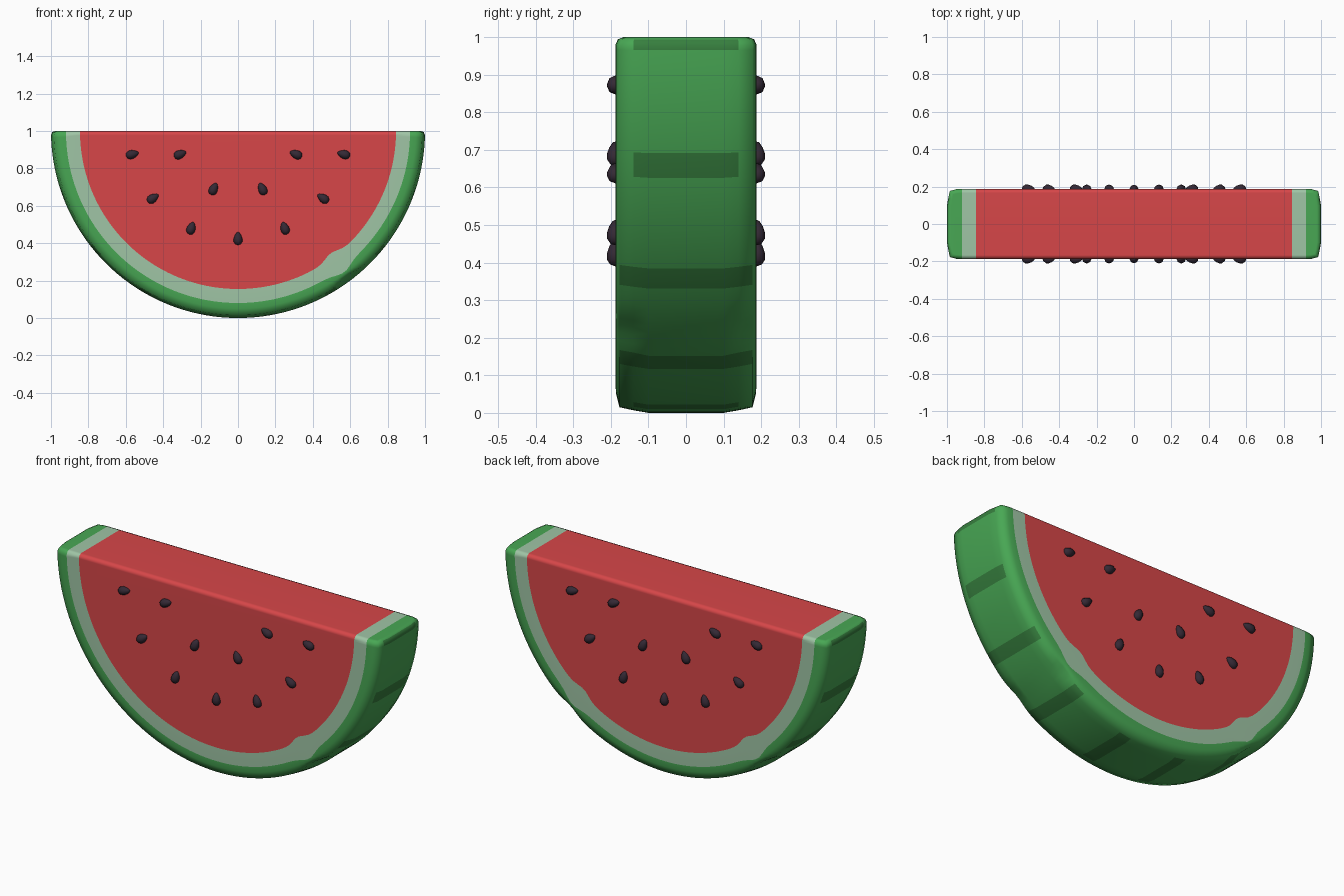
import bpy, bmesh, math
from mathutils import Matrix, Vector

cube = bpy.data.objects.get("Cube")
if cube:
    bpy.data.objects.remove(cube)


def material(name, rgb):
    m = bpy.data.materials.new(name)
    m.use_nodes = True
    m.diffuse_color = (*rgb, 1)
    bsdf = next(n for n in m.node_tree.nodes if n.type == 'BSDF_PRINCIPLED')
    bsdf.inputs["Base Color"].default_value = (*rgb, 1)
    bsdf.inputs["Roughness"].default_value = 0.7
    return m


RED, PALE, GREEN, STRIPE = range(4)
slice_mats = [material("red flesh", (0.68, 0.062, 0.066)),
              material("pale inner rind", (0.35, 0.56, 0.38)),
              material("green rind", (0.065, 0.39, 0.089)),
              material("dark rind stripe", (0.037, 0.21, 0.048))]
seed_mat = material("dark seed", (0.035, 0.022, 0.035))


def add_object(name, bm, mats):
    mesh = bpy.data.meshes.new(name)
    bm.to_mesh(mesh)
    bm.free()
    for m in mats:
        mesh.materials.append(m)
    obj = bpy.data.objects.new(name, mesh)
    bpy.context.collection.objects.link(obj)
    return obj


# Melon slice: half a turn of a rounded rind profile
HALF = [(0.845, 0.188), (0.92, 0.188), (0.95, 0.186),
        (0.985, 0.177), (0.993, 0.14), (1.0, 0.1)]
PROFILE = [(r, -y) for r, y in HALF] + [(r, y) for r, y in reversed(HALF)]
LAST = len(PROFILE) - 1
STEPS = 90
# Radius changes at the nicked places of the rind, by profile row
NICK = [-0.025, 0.025, 0.005, -0.015, -0.015, 0]


def nick(angle, y):
    places = (-53,) if y < 0 else (-53, -127)
    return sum(math.exp(-((angle - a) / 4) ** 2) for a in places)


bm = bmesh.new()
rings = []
for i in range(STEPS + 1):
    angle = -180 + 180 * i / STEPS
    c, s = math.cos(math.radians(angle)), math.sin(math.radians(angle))
    ring = []
    for k, (r, y) in enumerate(PROFILE):
        r += NICK[min(k, LAST - k)] * nick(angle, y)
        ring.append(bm.verts.new((r * c, y, 1 + r * s)))
    rings.append(ring)


def face(verts, mat):
    f = bm.faces.new(verts)
    f.material_index = mat
    f.smooth = True
    return f


for i in range(STEPS):
    middle = -180 + (i + 0.5) * 180 / STEPS
    bar = round(middle / 20)
    on_bar = abs(middle - 20 * bar) < 2
    reach = 3 if abs(bar) in (2, 3, 6, 7) else 4
    for k in range(LAST):
        row = min(k, LAST - 1 - k)
        mat = PALE if row == 0 else GREEN
        if on_bar and row >= reach:
            mat = STRIPE
        face((rings[i][k], rings[i][k + 1], rings[i + 1][k + 1], rings[i + 1][k]), mat)

# Flat red sides and the cut top
face([ring[0] for ring in rings], RED)
face([ring[LAST] for ring in rings], RED)
a, b = rings[0], rings[-1]
face((a[0], a[LAST], b[LAST], b[0]), RED)
for end in (a, b):
    face((end[0], end[1], end[LAST - 1], end[LAST]), PALE)
    face(end[1:LAST], GREEN)
bmesh.ops.recalc_face_normals(bm, faces=bm.faces)

# Round off the rim of the cut top
rim = [e for e in bm.edges
       if all(abs(v.co.z - 1) < 1e-4 for v in e.verts)
       and any(abs(f.normal.z) < 0.5 for f in e.link_faces)]
bmesh.ops.bevel(bm, geom=rim, offset=0.022, offset_type='OFFSET', segments=2,
                profile=0.5, affect='EDGES', clamp_overlap=True, material=-1)
for f in bm.faces:
    f.smooth = True
body = add_object("melon_slice", bm, slice_mats)
body.modifiers.new("weighted_normals", 'WEIGHTED_NORMAL')

# Seeds: x, z and tilt in degrees, mirrored left to right and front to back
SEEDS = [(0.565, 0.875, -15), (0.31, 0.875, -22), (0.455, 0.64, -35),
         (0.13, 0.69, -65), (0.25, 0.48, -72), (0, 0.425, 90)]


def add_seed(name, x, y, z, tilt):
    bm = bmesh.new()
    bmesh.ops.create_uvsphere(bm, u_segments=8, v_segments=6, radius=1)
    for v in bm.verts:
        taper = 1 - 0.3 * v.co.z
        v.co = Vector((v.co.z * 0.035, v.co.x * 0.022 * taper, v.co.y * 0.023 * taper))
    bm.transform(Matrix.Translation((x, y, z))
                 @ Matrix.Rotation(-math.radians(tilt), 4, 'Y'))
    bmesh.ops.recalc_face_normals(bm, faces=bm.faces)
    for f in bm.faces:
        f.smooth = True
    add_object(name, bm, [seed_mat])


for face_name, y in (("front", -0.188), ("back", 0.188)):
    for n, (x, z, tilt) in enumerate(SEEDS, 1):
        if x == 0:
            add_seed(f"{face_name}_seed_middle", x, y, z, tilt)
            continue
        add_seed(f"{face_name}_seed_left_{n}", x, y, z, 180 + tilt)
        add_seed(f"{face_name}_seed_right_{n}", -x, y, z, -tilt)
